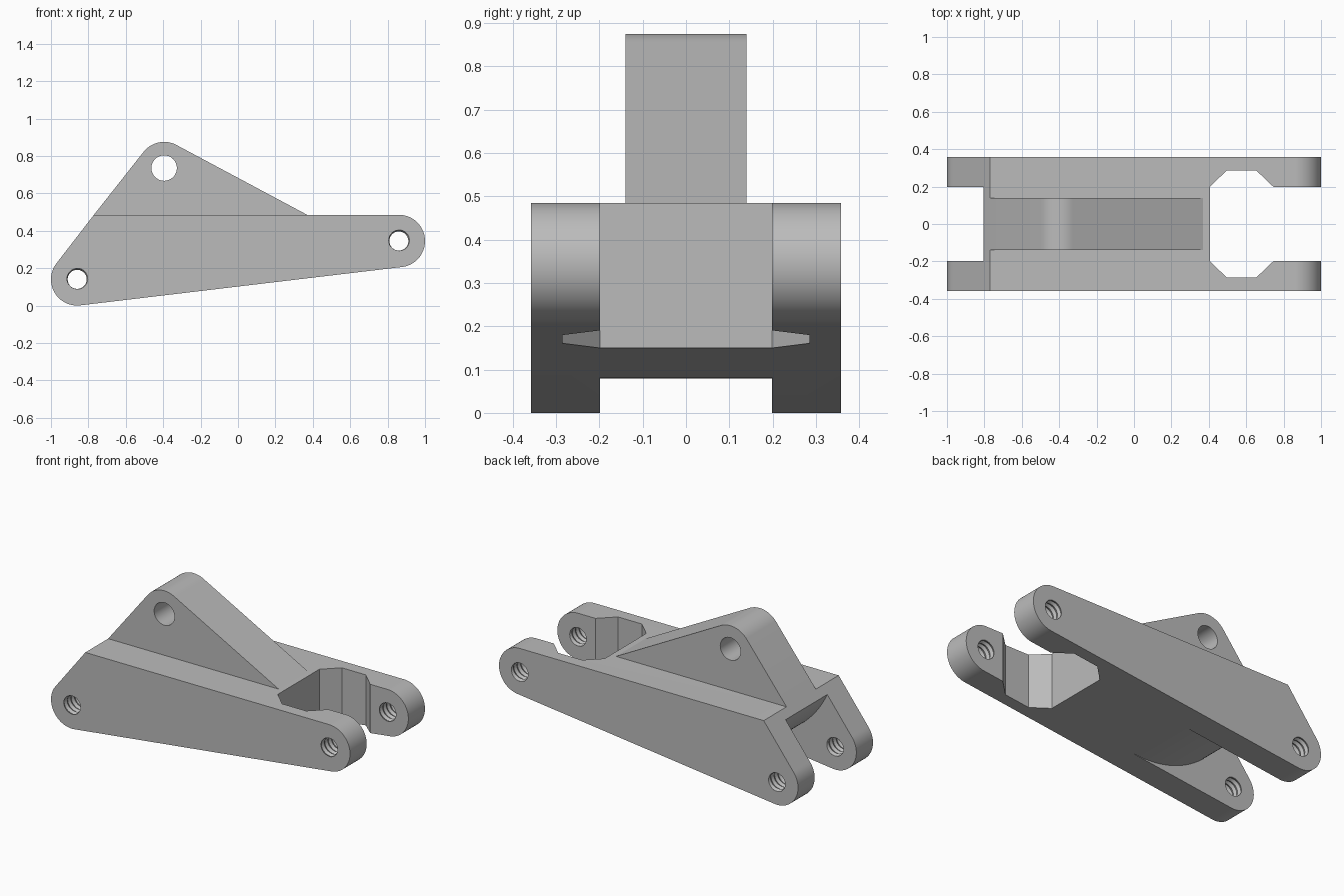
import bpy, bmesh
from math import sin, cos, pi, radians
from mathutils import Vector
from mathutils.geometry import convex_hull_2d

if "Cube" in bpy.data.objects:
    bpy.data.objects.remove(bpy.data.objects["Cube"])

gray = bpy.data.materials.new("machined_gray")
gray.use_nodes = True
gray.diffuse_color = (0.5, 0.5, 0.5, 1)
gray.node_tree.nodes["Principled BSDF"].inputs["Base Color"].default_value = (0.5, 0.5, 0.5, 1)

BOSS_R = 0.14          # radius of every rounded end
LOW, HIGH, APEX = (-0.86, 0.14), (0.86, 0.345), (-0.395, 0.735)
DECK = 0.485           # flat top of the lower body


def arc(center, r, start=0, end=360, steps=72):
    angles = [radians(start + (end - start) * i / steps) for i in range(steps + 1)]
    pts = [(center[0] + r * cos(a), center[1] + r * sin(a)) for a in angles]
    return pts[:-1] if end - start == 360 else pts


def hull(pts):
    vecs = [Vector(p) for p in pts]
    return [pts[i] for i in convex_hull_2d(vecs)]


def to_object(name, bm):
    bmesh.ops.recalc_face_normals(bm, faces=bm.faces)
    mesh = bpy.data.meshes.new(name)
    bm.to_mesh(mesh)
    bm.free()
    mesh.materials.append(gray)
    obj = bpy.data.objects.new(name, mesh)
    bpy.context.collection.objects.link(obj)
    return obj


def prism(name, outline, half, along="y", middle=0):
    """Extrude an outline evenly along y (outline in xz) or z (outline in xy)."""
    bm = bmesh.new()
    lo, hi = middle - half, middle + half
    if along == "y":
        verts = [bm.verts.new((a, lo, b)) for a, b in outline]
        move = (0, hi - lo, 0)
    else:
        verts = [bm.verts.new((a, b, lo)) for a, b in outline]
        move = (0, 0, hi - lo)
    face = bm.faces.new(verts)
    out = bmesh.ops.extrude_face_region(bm, geom=[face])
    top = [v for v in out["geom"] if isinstance(v, bmesh.types.BMVert)]
    bmesh.ops.translate(bm, verts=top, vec=move)
    return to_object(name, bm)


def thread_cutter(name, center, y, pitch=0.034, turns=7, cols=28):
    """Helical tap: crest and root rows climb one pitch per turn."""
    bm = bmesh.new()
    rows = turns * 2 + 1
    start = y - pitch * (turns + 1) / 2
    grid = []
    for i in range(cols):
        a = 2 * pi * i / cols
        col = []
        for j in range(rows):
            r = 0.060 if j % 2 else 0.051
            col.append(bm.verts.new((center[0] + r * cos(a),
                                     start + pitch * (j / 2 + i / cols),
                                     center[1] + r * sin(a))))
        grid.append(col)
    for i in range(cols):
        wrap = i == cols - 1
        for j in range(rows - 1):
            k = j + 2 if wrap else j
            # the last column joins the first, one pitch further on
            nxt = grid[(i + 1) % cols]
            if k + 1 < rows:
                bm.faces.new((grid[i][j], grid[i][j + 1], nxt[k + 1], nxt[k]))
    # close both ends with cones
    tips = {s: bm.verts.new((center[0], y + s * (pitch * turns / 2 + 0.05), center[1]))
            for s in (-1, 1)}
    for e in [e for e in bm.edges if e.is_boundary]:
        side = 1 if (e.verts[0].co.y + e.verts[1].co.y) / 2 > y else -1
        bm.faces.new((e.verts[0], e.verts[1], tips[side]))
    return to_object(name, bm)


def combine(target, tool, operation):
    mod = target.modifiers.new(tool.name, "BOOLEAN")
    mod.object, mod.operation, mod.solver = tool, operation, "EXACT"
    tool.hide_render = True
    bpy.context.view_layer.objects.active = target
    bpy.ops.object.modifier_apply(modifier=mod.name)
    bpy.data.objects.remove(tool)


# Lower body and the central triangular fin
shoulder = (-0.7705, DECK)
body = prism("rocker_link", hull(arc(LOW, BOSS_R) + arc(HIGH, BOSS_R) + [shoulder]), 0.358)
fin = prism("fin", hull(arc(APEX, BOSS_R) + [shoulder, (0.37, DECK), (0.3, 0.4), (-0.6, 0.4)]), 0.14)
combine(body, fin, "UNION")

# Fork gap at the low end, leaving a rounded nose between the arms
nose = arc((-0.242, 0.70), 0.621, -83, -161, 40)
gap = nose + [(-1.2, 0.5), (-1.2, -0.1), (nose[0][0], -0.1)]
combine(body, prism("low_gap", gap, 0.199), "DIFFERENCE")

# Fork gap at the high end with chamfered side pockets
side = [(0.405, 0.199), (0.495, 0.285), (0.655, 0.285), (0.745, 0.199), (1.2, 0.199)]
pocket = side + [(x, -y) for x, y in reversed(side)]
combine(body, prism("high_gap", pocket, 1, "z", 0.4), "DIFFERENCE")

# Plain pivot hole in the fin, tapped holes in the four arms
combine(body, prism("pivot_hole", arc(APEX, 0.068, steps=48), 0.3), "DIFFERENCE")
for label, center in (("low", LOW), ("high", HIGH)):
    for y in (-0.279, 0.279):
        combine(body, thread_cutter(label + "_thread", center, y), "DIFFERENCE")

# Smooth the rounded ends, keep the machined edges crisp
bpy.ops.object.select_all(action="DESELECT")
body.select_set(True)
bpy.context.view_layer.objects.active = body
bpy.ops.object.shade_smooth_by_angle(angle=radians(25))
